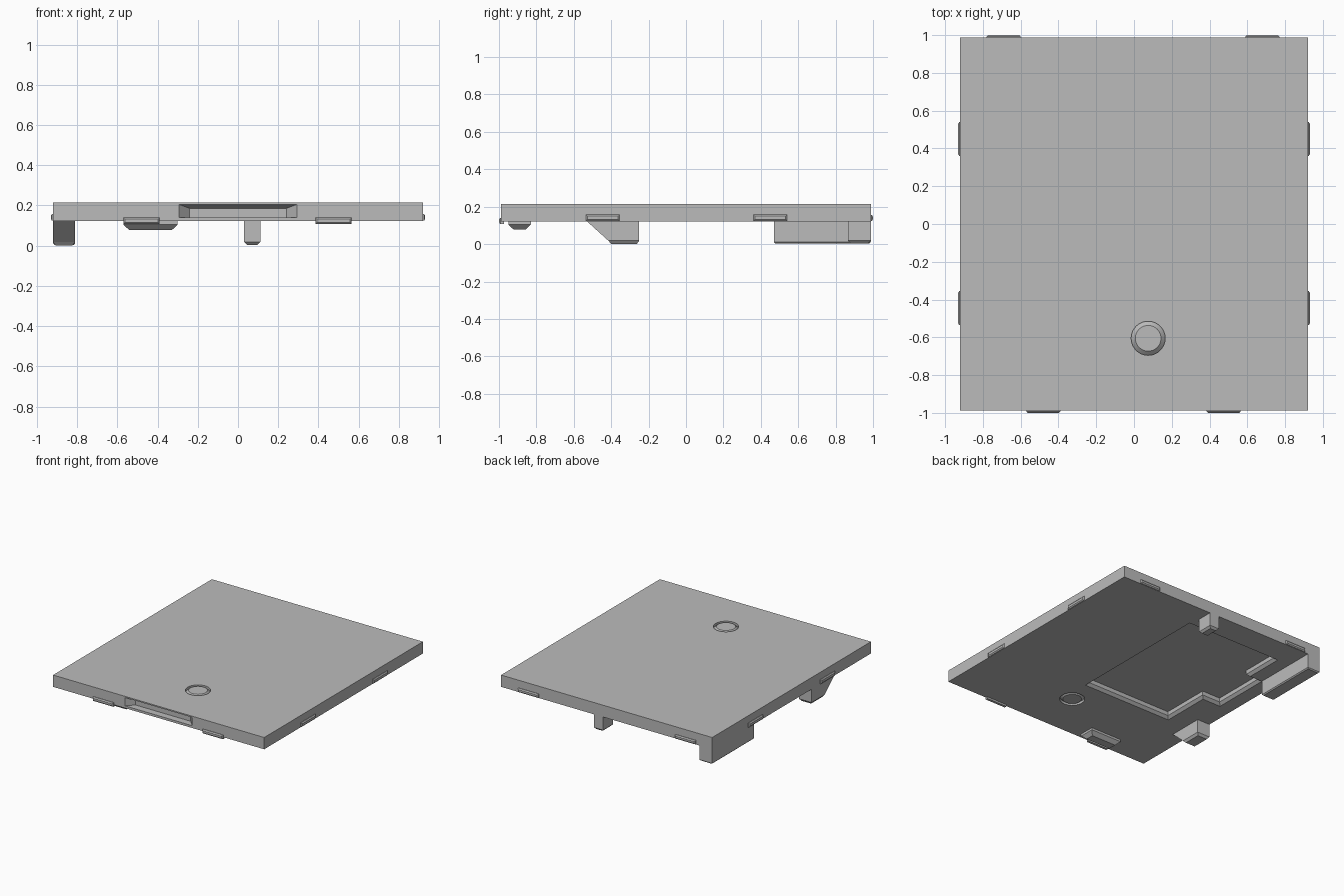
import bpy, bmesh, math
from mathutils import Vector

old = bpy.data.objects.get("Cube")
if old:
    bpy.data.objects.remove(old)

grey = bpy.data.materials.new("plain_grey")
grey.use_nodes = True
grey.diffuse_color = (0.5, 0.5, 0.5, 1)
grey.node_tree.nodes["Principled BSDF"].inputs["Base Color"].default_value = (0.5, 0.5, 0.5, 1)


def loft(name, loops, closed=False):
    """Skin a list of matching point loops; cap the ends, or join last to first."""
    bm = bmesh.new()
    rings = [[bm.verts.new(p) for p in loop] for loop in loops]
    n = len(rings[0])
    pairs = list(zip(rings, rings[1:])) + ([(rings[-1], rings[0])] if closed else [])
    for a, b in pairs:
        for i in range(n):
            j = (i + 1) % n
            bm.faces.new((a[i], a[j], b[j], b[i]))
    if not closed:
        bm.faces.new(rings[0])
        bm.faces.new(rings[-1])
    bmesh.ops.recalc_face_normals(bm, faces=bm.faces)
    mesh = bpy.data.meshes.new(name)
    bm.to_mesh(mesh)
    bm.free()
    ob = bpy.data.objects.new(name, mesh)
    mesh.materials.append(grey)
    bpy.context.collection.objects.link(ob)
    return ob


def rect(x0, x1, y0, y1, z, inset=0):
    return [(x0 + inset, y0 + inset, z), (x1 - inset, y0 + inset, z),
            (x1 - inset, y1 - inset, z), (x0 + inset, y1 - inset, z)]


def block(name, x0, x1, y0, y1, z0, z1, chamfer=0.0):
    """Box with its lower edges chamfered."""
    loops = [rect(x0, x1, y0, y1, z1), rect(x0, x1, y0, y1, z0 + chamfer)]
    if chamfer:
        loops.append(rect(x0, x1, y0, y1, z0, chamfer))
    return loft(name, loops)


def inset_outline(points, d):
    """Mitred inward offset of a counter-clockwise right-angled outline."""
    out = []
    for i, p in enumerate(points):
        p, a, b = Vector(p), Vector(points[i - 1]), Vector(points[(i + 1) % len(points)])
        u, v = (p - a).normalized(), (b - p).normalized()
        out.append(p + d * (Vector((-u.y, u.x)) + Vector((-v.y, v.x))))
    return out


def cut(target, cutter):
    cutter.hide_render = True
    mod = target.modifiers.new(cutter.name, 'BOOLEAN')
    mod.operation = 'DIFFERENCE'
    mod.solver = 'EXACT'
    mod.object = cutter
    bpy.context.view_layer.objects.active = target
    bpy.ops.object.modifier_apply(modifier=mod.name)
    bpy.data.objects.remove(cutter)


W, L, BOTTOM, TOP = 0.92, 0.988, 0.122, 0.215
panel = block("panel", -W, W, -L, L, BOTTOM, TOP)

# Finger recess in the front edge, with sloping top and ends
def slot(x, z1, y):
    return [(-x, y, 0.14), (x, y, 0.14), (x, y, z1), (-x, y, z1)]
cut(panel, loft("finger_recess", [slot(0.293, 0.205, -L - 0.02), slot(0.293, 0.205, -L),
                                  slot(0.24, 0.185, -L + 0.055)]))

# Stepped pocket in the underside
outline = [(0.13, 0.78), (-0.70, 0.78), (-0.70, 0.47), (-0.81, 0.47),
           (-0.81, 0.0), (-0.65, 0.0), (-0.65, -0.39), (0.13, -0.39)]
levels = [(0, BOTTOM - 0.02), (0, BOTTOM), (0.02, BOTTOM + 0.02), (0.022, BOTTOM + 0.05)]
cut(panel, loft("underside_pocket",
                [[(p.x, p.y, z) for p in inset_outline(outline, d)] for d, z in levels]))

# Round button outlined by a groove on both faces
for face, way in ((TOP, 1), (BOTTOM, -1)):
    profile = [(0.09, 0.01), (0.09, -0.02), (0.068, 0), (0.068, 0.01)]
    rings = []
    for r, h in profile:
        rings.append([(0.075 + r * math.cos(math.tau * k / 48),
                       -0.605 + r * math.sin(math.tau * k / 48), face + way * h)
                      for k in range(48)])
    cut(panel, loft("button_groove", rings, closed=True))

# Corner rail and rear foot
block("corner_rail", -W, -0.81, 0.47, L, 0.003, BOTTOM, 0.008)
block("rear_foot", 0.03, 0.112, 0.865, L, 0.004, BOTTOM, 0.015)

# Side foot with a sloping front
def foot_section(y_front, y_back, z, s=0):
    return rect(-W, -0.81, y_front, y_back, z, s)
loft("side_foot", [foot_section(-0.53, -0.25, BOTTOM), foot_section(-0.415, -0.25, 0.018),
                   foot_section(-0.413, -0.25, 0.0, 0.014)])

# Low tapered catch under the front edge
loft("front_catch", [rect(-0.57, -0.30, -0.95, -0.83, BOTTOM), rect(-0.57, -0.30, -0.95, -0.83, 0.105),
                     rect(-0.57, -0.30, -0.95, -0.83, 0.078, 0.028)])

# Edge tabs: bevelled ridges standing out from the four edges
def tab(name, centre, edge, reach, axis, side, z0, z1, root=0.015):
    def ring(out, s):
        pts = []
        for t, z in ((-0.09 + s, z0 + s), (0.09 - s, z0 + s), (0.09 - s, z1 - s), (-0.09 + s, z1 - s)):
            pts.append((side * out, centre + t, z) if axis == 'x' else (centre + t, side * out, z))
        return pts
    loft(name, [ring(edge - root, 0), ring(edge + reach * 0.4, 0), ring(edge + reach, 0.008)])

for side, label in ((1, "left"), (-1, "right")):
    for y in (-0.445, 0.45):
        tab(label + "_tab", y, W, 0.011, 'x', side, 0.124, 0.158)
for x in (-0.48, 0.475):
    tab("front_tab", x, L, 0.012, 'y', -1, 0.108, 0.14)
for x in (-0.69, 0.68):
    tab("rear_tab", x, L, 0.012, 'y', 1, 0.124, 0.155)
